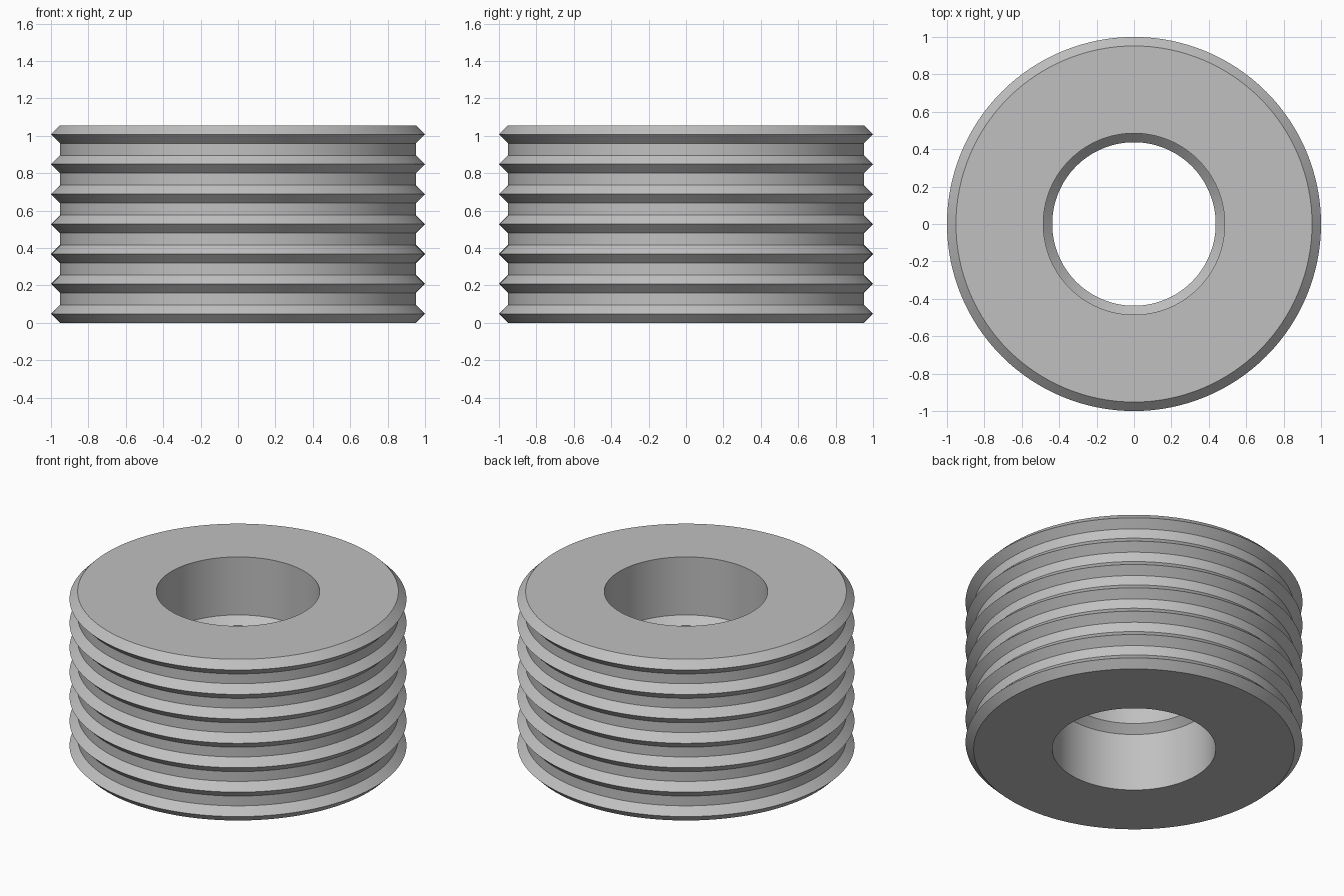
import bpy, bmesh, math

cube = bpy.data.objects.get("Cube")
if cube:
    bpy.data.objects.remove(cube, do_unlink=True)

SEGMENTS = 128
STEP = 0.048            # depth and height of every 45 degree slope
PITCH = 0.16            # spacing between the ridges
RIDGES = 7
HEIGHT = PITCH * (RIDGES - 1) + 2 * STEP
BORE = 0.485
POCKET = 0.38           # depth of the wide bore from each end

# Outer profile: evenly spaced V ridges, from bottom to top
profile = []
for i in range(RIDGES):
    tip = STEP + i * PITCH
    profile += [(1 - STEP, tip - STEP), (1, tip), (1 - STEP, tip + STEP)]

# Bore profile: wide pockets at both ends around a narrower collar
profile += [
    (BORE, HEIGHT),
    (BORE, HEIGHT - POCKET),
    (BORE - STEP, HEIGHT - POCKET - STEP),
    (BORE - STEP, POCKET + STEP),
    (BORE, POCKET),
    (BORE, 0),
]

# Revolve the closed profile
bm = bmesh.new()
rings = []
for r, z in profile:
    angles = [2 * math.pi * k / SEGMENTS for k in range(SEGMENTS)]
    rings.append([bm.verts.new((r * math.cos(a), r * math.sin(a), z)) for a in angles])
for i, ring in enumerate(rings):
    upper = rings[(i + 1) % len(rings)]
    for k in range(SEGMENTS):
        n = (k + 1) % SEGMENTS
        bm.faces.new((ring[k], ring[n], upper[n], upper[k]))
bmesh.ops.recalc_face_normals(bm, faces=bm.faces)
mesh = bpy.data.meshes.new("ridged_bushing")
bm.to_mesh(mesh)
bm.free()

# Plain grey material
grey = bpy.data.materials.new("light grey")
grey.use_nodes = True
colour = (0.53, 0.53, 0.53, 1)
grey.diffuse_color = colour
grey.node_tree.nodes["Principled BSDF"].inputs["Base Color"].default_value = colour
mesh.materials.append(grey)

bushing = bpy.data.objects.new("ridged_bushing", mesh)
bpy.context.collection.objects.link(bushing)
bpy.context.view_layer.objects.active = bushing
bushing.select_set(True)
bpy.ops.object.shade_smooth_by_angle(angle=math.radians(30))
